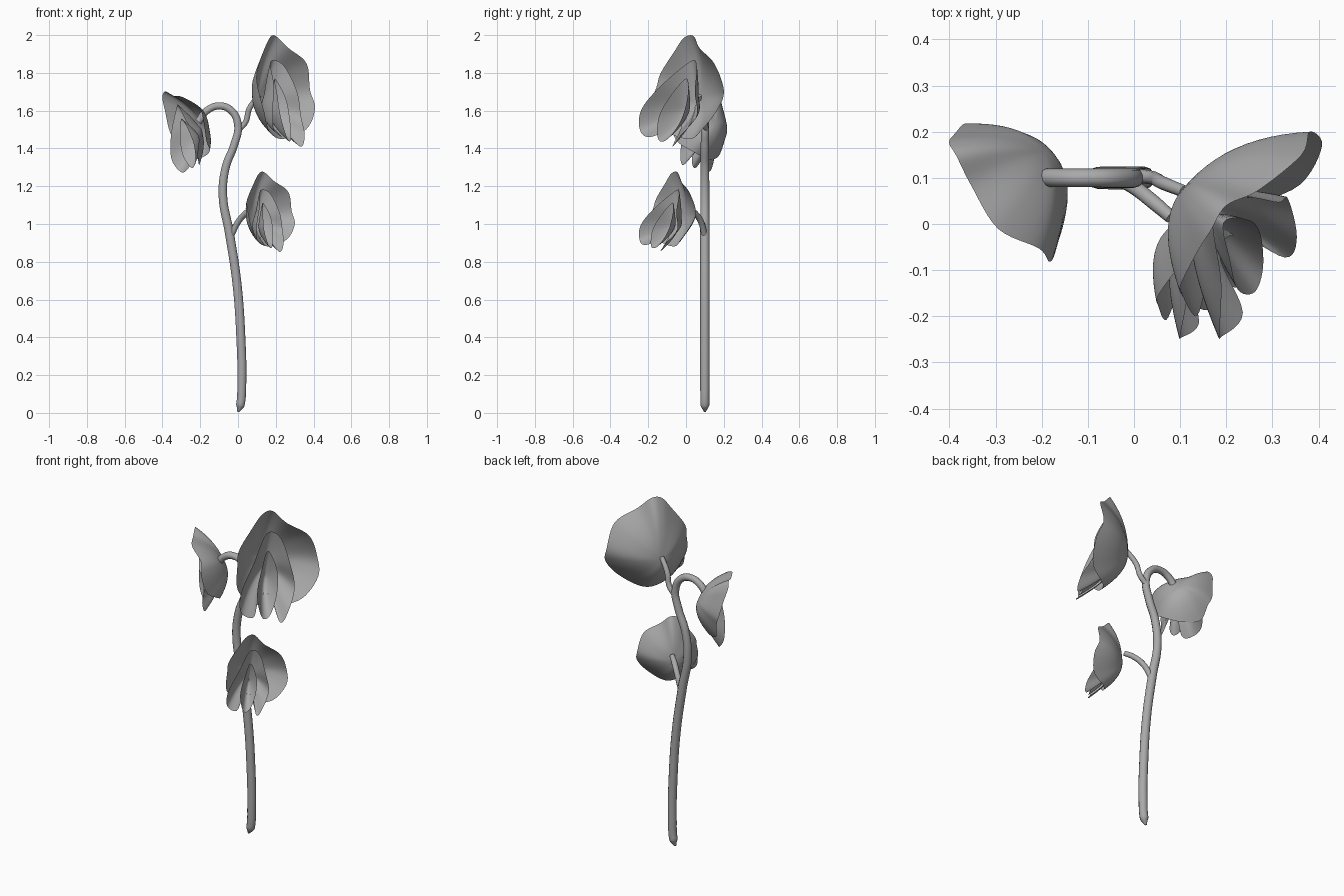
import bpy
import math
from mathutils import Vector, Matrix
from mathutils.geometry import interpolate_bezier

if "Cube" in bpy.data.objects:
    bpy.data.objects.remove(bpy.data.objects["Cube"])

grey = bpy.data.materials.new("plain grey")
grey.use_nodes = True
grey.diffuse_color = (0.4, 0.4, 0.4, 1)
grey.node_tree.nodes["Principled BSDF"].inputs["Base Color"].default_value = (0.4, 0.4, 0.4, 1)


def select_only(obj):
    bpy.ops.object.select_all(action="DESELECT")
    obj.select_set(True)
    bpy.context.view_layer.objects.active = obj


def stalk(name, points, thickness):
    """Round tube through the points; each point is x, y, z, relative radius."""
    curve = bpy.data.curves.new(name, "CURVE")
    curve.dimensions = "3D"
    curve.bevel_depth = thickness
    curve.bevel_resolution = 3
    curve.resolution_u = 8
    curve.use_fill_caps = True
    spline = curve.splines.new("BEZIER")
    spline.bezier_points.add(len(points) - 1)
    for knot, (x, y, z, radius) in zip(spline.bezier_points, points):
        knot.co = (x, y, z)
        knot.radius = radius
        knot.handle_left_type = knot.handle_right_type = "AUTO"
    obj = bpy.data.objects.new(name, curve)
    bpy.context.collection.objects.link(obj)
    curve.materials.append(grey)
    select_only(obj)
    bpy.ops.object.convert(target="MESH")
    bpy.ops.object.shade_smooth_by_angle(angle=math.radians(50))


def smooth_rim(knots, steps=6):
    """Closed smooth loop through the rim knots."""
    rim, n = [], len(knots)
    for i in range(n):
        before, a, b, after = (knots[(i + k) % n] for k in (-1, 0, 1, 2))
        rim += interpolate_bezier(a, a + (b - before) / 6, b - (after - a) / 6, b, steps + 1)[:-1]
    return rim


def petal(name, heart, knots, frame, cup, rings=12):
    """Cupped sheet that grows from its heart out to a wavy rim."""
    heart = Vector(heart)
    rim = smooth_rim([Vector(k) for k in knots])
    n = len(rim)
    verts = [heart]
    for ring in range(1, rings + 1):
        t = ring / rings
        for p in rim:
            d = p - heart
            verts.append(heart + Vector((d.x * t, d.y * t, d.z * t ** cup)))
    faces = [(0, 1 + i, 1 + (i + 1) % n) for i in range(n)]
    for ring in range(rings - 1):
        a = 1 + ring * n
        for i in range(n):
            j = (i + 1) % n
            faces.append((a + i, a + n + i, a + n + j, a + j))
    mesh = bpy.data.meshes.new(name)
    mesh.from_pydata([frame @ v for v in verts], [], faces)
    mesh.materials.append(grey)
    obj = bpy.data.objects.new(name, mesh)
    bpy.context.collection.objects.link(obj)
    select_only(obj)
    bpy.ops.object.shade_smooth()


# Petal rims: sideways, up, forward from where the flower meets its stalk
BACK = [(.03, .325, .08), (.1, .26, .11), (.22, .18, .13), (.27, .04, .11),
        (.265, -.06, .15), (.17, -.17, .17), (.04, -.22, .12), (-.1, -.18, .15),
        (-.19, -.07, .19), (-.18, .05, .14), (-.165, .13, .12), (-.09, .24, .10),
        (-.03, .315, .09)]
WINGS = [(0, .19, .07), (.07, .17, .10), (.11, .03, .16), (.13, -.1, .17), (.08, -.2, .24),
         (.03, -.26, .25), (0, -.15, .14), (-.06, -.16, .14), (-.12, -.21, .26),
         (-.19, -.17, .26), (-.185, -.06, .25), (-.1, .07, .18)]
KEEL = [(0, .1, .10), (.04, 0, .14), (.03, -.12, .18), (-.02, -.22, .23),
        (-.07, -.22, .25), (-.09, -.1, .22), (-.05, .02, .16)]


def flower(name, place, up, facing, size):
    up = Vector(up).normalized()
    facing = Vector(facing)
    facing = (facing - up * facing.dot(up)).normalized()
    axes = Matrix((up.cross(facing), up, facing)).transposed().to_4x4()
    frame = Matrix.Translation(place) @ axes @ Matrix.Scale(size, 4)
    petal(name + "_back_petal", (0, 0, -.015), BACK, frame, 2.2)
    petal(name + "_wing_petals", (0, -.02, .03), WINGS, frame, 1.8)
    petal(name + "_keel_petal", (-.01, -.06, .07), KEEL, frame, 1.7)


# Stalks
stalk("main_stem", [(0, .1, .005, .2), (.012, .1, .04, .95), (.02, .1, .16, 1), (.015, .1, .4, 1),
                    (-.005, .1, .68, 1), (-.045, .1, .95, 1), (-.08, .1, 1.15, .95),
                    (-.065, .1, 1.3, .9), (-.02, .1, 1.42, .88), (0, .1, 1.52, .85),
                    (-.035, .1, 1.6, .83), (-.1, .1, 1.625, .8), (-.165, .1, 1.6, .8),
                    (-.21, .1, 1.54, .8)], .025)
stalk("lower_stalk", [(-.04, .1, .93, 1), (0, .08, 1.01, 1), (.045, .045, 1.06, 1),
                      (.08, .015, 1.08, .9)], .016)
stalk("upper_stalk", [(.005, .105, 1.5, 1), (.04, .1, 1.54, 1), (.06, .09, 1.61, 1),
                      (.11, .07, 1.68, .9)], .015)

# Flowers
flower("top_flower", (.12, .07, 1.67), (0, 0, 1), (.75, -.66, 0), 1)
flower("lower_flower", (.085, -.015, 1.04), (0, 0, 1), (.65, -.76, 0), .72)
flower("drooping_flower", (-.2, .15, 1.53), (-.62, .2, .77), (-.92, -.4, 0), .75)
